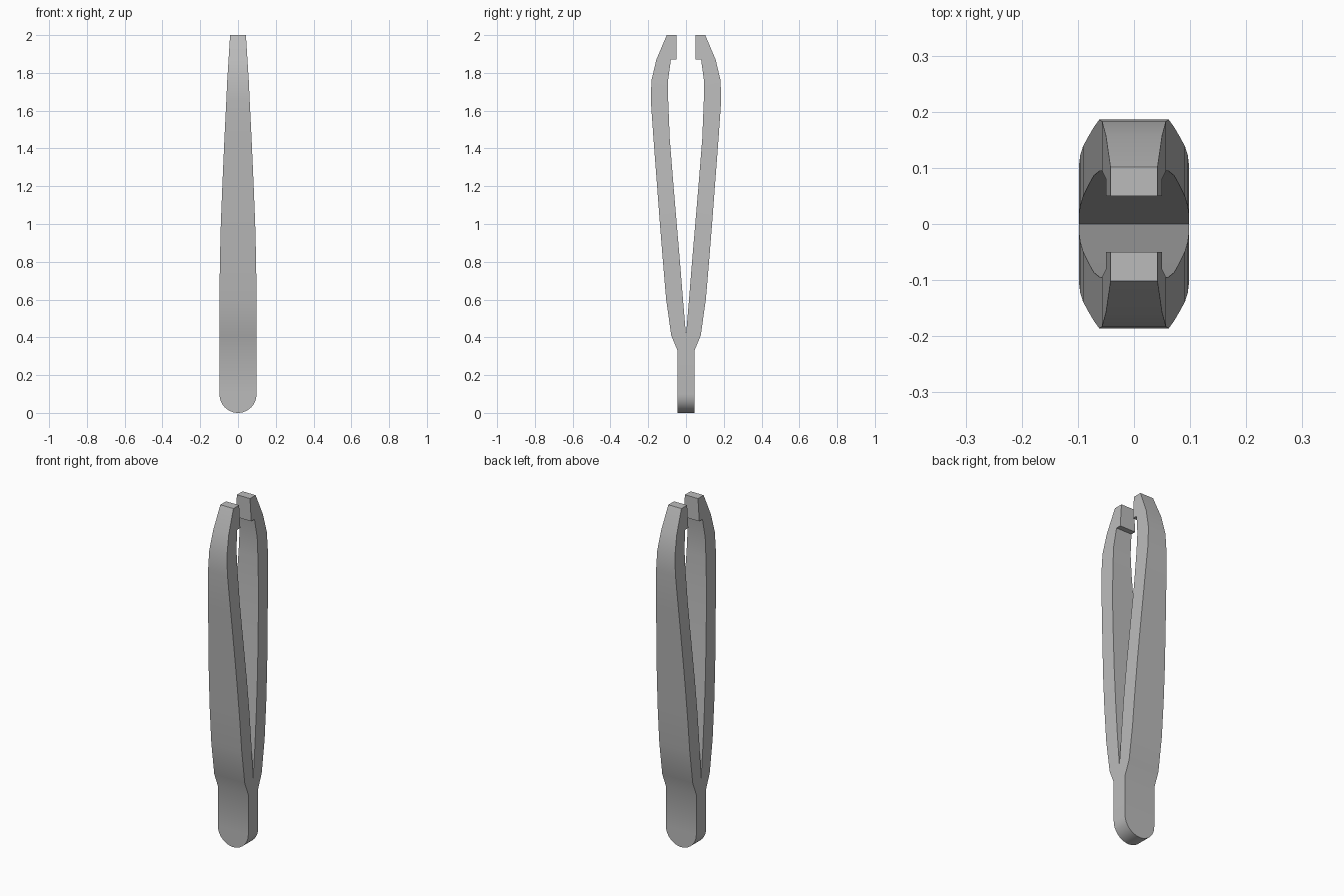
import bpy, bmesh, math

if "Cube" in bpy.data.objects:
    bpy.data.objects.remove(bpy.data.objects["Cube"])

# Cross-section rows: height, half width, inner depth, outer depth
R = 0.098
rows = []
for i in range(9):                                   # rounded base
    a = math.radians(4 + 86 * i / 8)
    rows.append((R - R * math.cos(a) if i else 0, R * math.sin(a), 0, 0.045))
rows += [
    (0.33, R, 0, 0.045), (0.41, R, 0, 0.078),        # joined handle
    (0.60, R, 0.016, 0.105), (0.80, 0.096, 0.032, 0.122),
    (1.00, 0.091, 0.049, 0.138), (1.20, 0.083, 0.066, 0.153),
    (1.45, 0.072, 0.086, 0.172), (1.65, 0.062, 0.094, 0.186),
    (1.76, 0.057, 0.095, 0.183), (1.87, 0.050, 0.080, 0.157),
    (1.87, 0.050, 0.050, 0.157), (2.00, 0.042, 0.050, 0.102),  # gripping tip
]

bm = bmesh.new()


def arm(side):
    """Sweep one arm; the inner wall starts where the arms part."""
    prev = None
    for z, w, inner, outer in rows:
        ring = [bm.verts.new((x, side * y, z)) for x, y in
                ((-w, outer), (w, outer), (w, inner), (-w, inner))]
        if prev is None:
            bm.faces.new(ring)
        else:
            step = abs(ring[0].co.z - prev[0].co.z) < 1e-6
            joined = max(abs(ring[2].co.y), abs(prev[2].co.y)) < 1e-6
            for k in range(4):
                if (step and k != 2) or (joined and k == 2):
                    continue
                n = (k + 1) % 4
                bm.faces.new((prev[k], prev[n], ring[n], ring[k]))
        prev = ring
    bm.faces.new(prev)


arm(-1)
arm(1)
bmesh.ops.remove_doubles(bm, verts=bm.verts, dist=1e-5)
bmesh.ops.recalc_face_normals(bm, faces=bm.faces)

mesh = bpy.data.meshes.new("tweezers")
bm.to_mesh(mesh)
bm.free()
tweezers = bpy.data.objects.new("tweezers", mesh)
bpy.context.collection.objects.link(tweezers)

# Plain metal colour
metal = bpy.data.materials.new("grey metal")
metal.diffuse_color = (0.5, 0.5, 0.5, 1)
metal.use_nodes = True
metal.node_tree.nodes["Principled BSDF"].inputs["Base Color"].default_value = metal.diffuse_color
mesh.materials.append(metal)

bpy.context.view_layer.objects.active = tweezers
tweezers.select_set(True)
bpy.ops.object.shade_smooth_by_angle(angle=math.radians(30))
